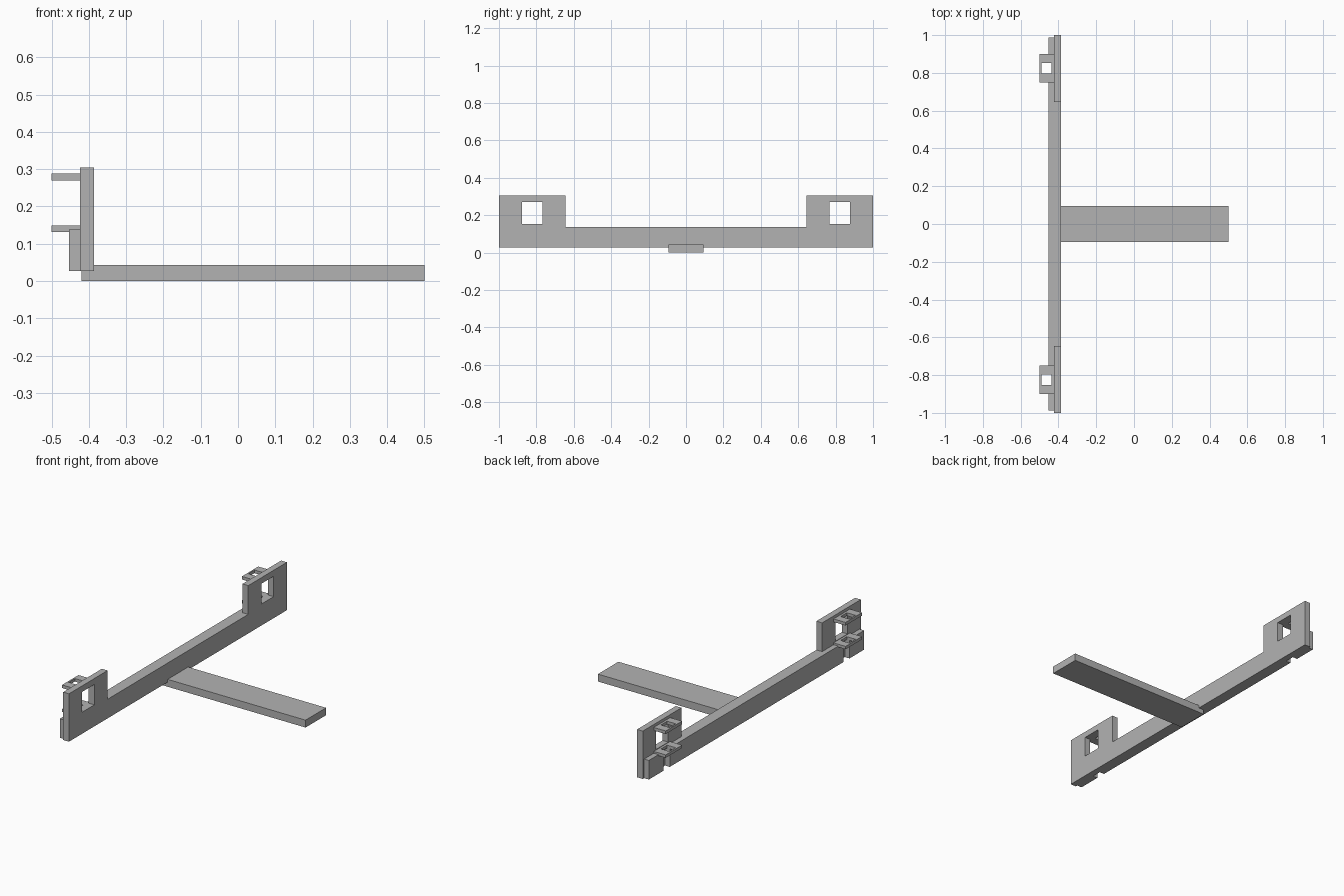
import bpy
from mathutils import Matrix

cube = bpy.data.objects.get("Cube")
if cube:
    bpy.data.objects.remove(cube, do_unlink=True)

grey = bpy.data.materials.new("plain grey")
grey.use_nodes = True
colour = (0.45, 0.45, 0.45, 1)
grey.diffuse_color = colour
grey.node_tree.nodes["Principled BSDF"].inputs["Base Color"].default_value = colour


def rect(x0, x1, y0, y1):
    return [(x0, y0), (x1, y0), (x1, y1), (x0, y1)]


def panel(name, loops, low, high, axis="z"):
    """Extrude a flat outline with holes between low and high along an axis."""
    curve = bpy.data.curves.new(name, "CURVE")
    curve.dimensions = "2D"
    curve.fill_mode = "BOTH"
    curve.extrude = (high - low) / 2
    for loop in loops:
        spline = curve.splines.new("POLY")
        spline.points.add(len(loop) - 1)
        for point, (u, v) in zip(spline.points, loop):
            point.co = (u, v, 0, 1)
        spline.use_cyclic_u = True
    temp = bpy.data.objects.new(name + "_outline", curve)
    bpy.context.collection.objects.link(temp)
    graph = bpy.context.evaluated_depsgraph_get()
    mesh = bpy.data.meshes.new_from_object(temp.evaluated_get(graph))
    bpy.data.objects.remove(temp, do_unlink=True)
    mesh.transform(Matrix.Translation((0, 0, (low + high) / 2)))
    if axis == "x":  # outline (u, v) becomes (y, z)
        mesh.transform(Matrix(((0, 0, 1, 0), (1, 0, 0, 0), (0, 1, 0, 0), (0, 0, 0, 1))))
    mesh.polygons.foreach_set("use_smooth", [False] * len(mesh.polygons))
    mesh.materials.clear()
    mesh.materials.append(grey)
    obj = bpy.data.objects.new(name, mesh)
    bpy.context.collection.objects.link(obj)
    return obj


BOTTOM, RAIL_TOP, TOP = 0.027, 0.138, 0.305
BACK, FRONT = -0.423, -0.386

# Upright plate with a raised, windowed ear at each end
outline = [(-1, BOTTOM), (1, BOTTOM), (1, TOP), (0.645, TOP), (0.645, RAIL_TOP),
           (-0.645, RAIL_TOP), (-0.645, TOP), (-1, TOP)]
windows = [rect(0.767, 0.878, 0.152, 0.27), rect(-0.878, -0.767, 0.152, 0.27)]
panel("upright_plate", [outline] + windows, BACK, FRONT, "x")

# Backing rail, split by a slot near each end
panel("backing_rail", [rect(-0.796, 0.796, BOTTOM, RAIL_TOP)], -0.453, BACK, "x")

for side, sign in (("left", -1), ("right", 1)):
    ends = sorted((sign * 0.853, sign * 0.988))
    panel(side + "_end_block", [rect(*ends, BOTTOM, RAIL_TOP)], -0.453, BACK, "x")
    # Pair of square-holed brackets
    edge = sorted((sign * 0.75, sign * 0.9))
    hole = sorted((sign * 0.796, sign * 0.853))
    for level, low, high in (("lower", 0.132, 0.149), ("upper", 0.27, 0.288)):
        panel(f"{side}_{level}_bracket",
              [rect(-0.5, BACK, *edge), rect(-0.491, -0.436, *hole)], low, high)

# Long flat stem
panel("stem", [rect(-0.42, 0.5, -0.094, 0.094)], 0, 0.043)
